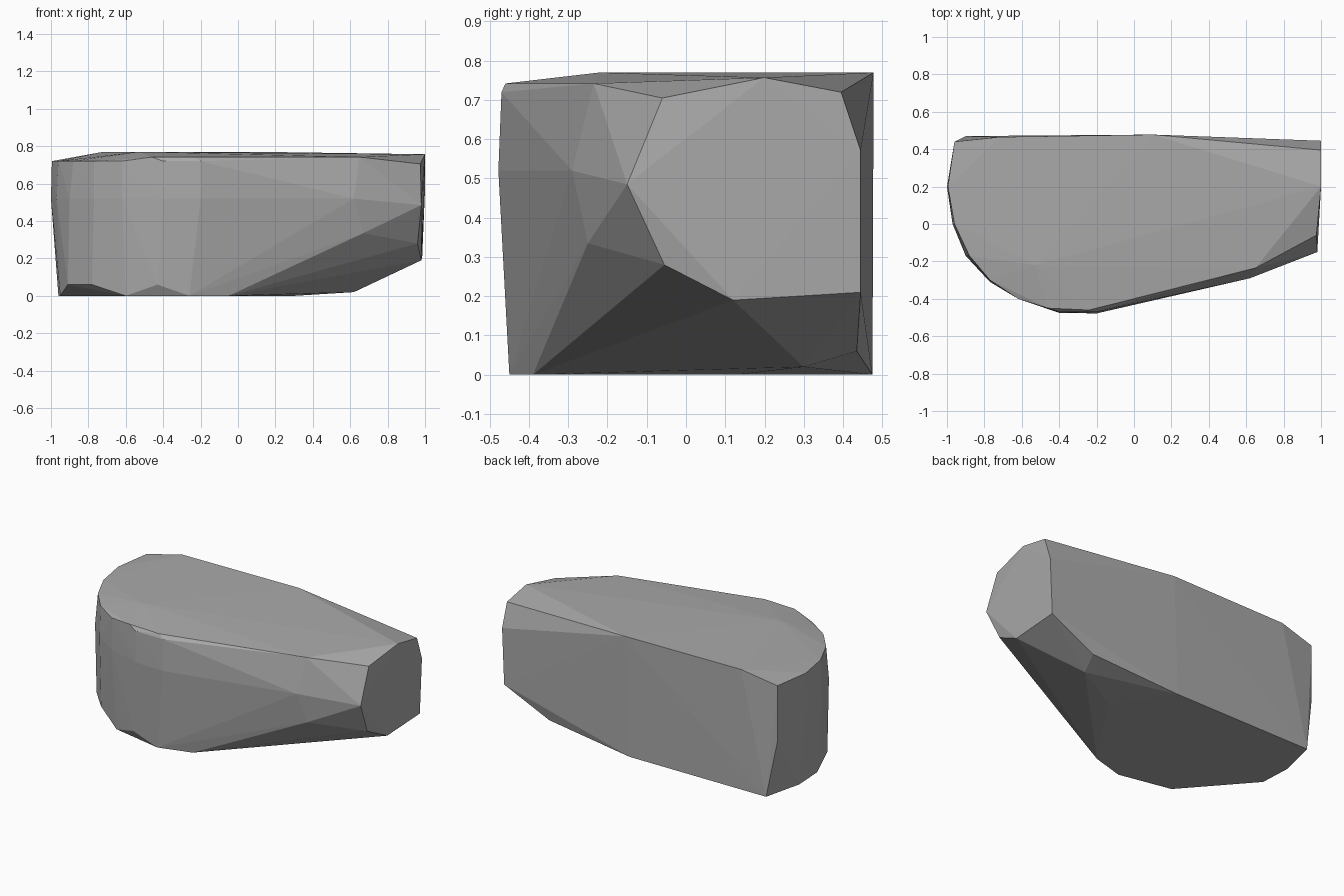
import bpy
import bmesh

default_cube = bpy.data.objects.get("Cube")
if default_cube:
    bpy.data.objects.remove(default_cube, do_unlink=True)


def make_material(name, colour):
    material = bpy.data.materials.new(name)
    material.use_nodes = True
    material.diffuse_color = colour
    material.node_tree.nodes["Principled BSDF"].inputs["Base Color"].default_value = colour
    return material


def ring(height, outline):
    """Corners of a level outline."""
    return [(x, y, height) for x, y in outline]


def hull_object(name, corners, material):
    """Closed faceted stone wrapped around the given corners."""
    mesh = bpy.data.meshes.new(name)
    bm = bmesh.new()
    for corner in corners:
        bm.verts.new(corner)
    bmesh.ops.convex_hull(bm, input=list(bm.verts))
    loose = [vert for vert in bm.verts if not vert.link_faces]
    bmesh.ops.delete(bm, geom=loose, context="VERTS")
    bmesh.ops.recalc_face_normals(bm, faces=list(bm.faces))
    bm.to_mesh(mesh)
    bm.free()
    mesh.materials.append(material)
    stone = bpy.data.objects.new(name, mesh)
    bpy.context.collection.objects.link(stone)
    return stone


# Flat base and the slightly raised lower rim
base = ring(0, [(-.9, .47), (-.96, .22), (-.95, .02), (-.6, -.38),
                (-.26, -.45), (-.05, -.39), (.3, .13), (.07, .475)])
lower_rim = ring(.06, [(-.91, -.14), (-.78, -.28), (-.43, -.45), (.67, .435)])

# Rounded left end and bulging front
waist = ring(.52, [(-1, .2), (-.97, 0), (-.9, -.17), (-.77, -.31),
                   (-.62, -.4), (-.4, -.475), (-.2, -.478), (.62, -.29)])
shoulder = ring(.72, [(-.96, .44), (-.995, .2), (-.96, 0), (-.88, -.17),
                      (-.77, -.3), (-.62, -.4), (-.4, -.47), (-.2, -.47)])
left_back_edge = [(-.96, .44, .36)]

# Gently crowned top
top_rim = ring(.742, [(-.46, -.45), (-.24, -.46), (.65, -.235)])
crown = ring(.77, [(-.72, .465), (.1, .478), (-.53, -.22)])

# Flat right end and the undercut leading to it
right_end = [(.975, -.06, .705), (1, .2, .757), (1, .395, .72), (1, .445, .57),
             (.99, .44, .4), (.985, .445, .21), (.98, .32, .207),
             (.98, .12, .19), (.96, -.055, .28), (.98, -.15, .485)]
undercut = [(.67, -.25, .335), (.62, .3, .02)]

stone_grey = make_material("stone grey", (.4, .4, .4, 1))
hull_object("rock", base + lower_rim + waist + shoulder + left_back_edge
            + top_rim + crown + right_end + undercut, stone_grey)
